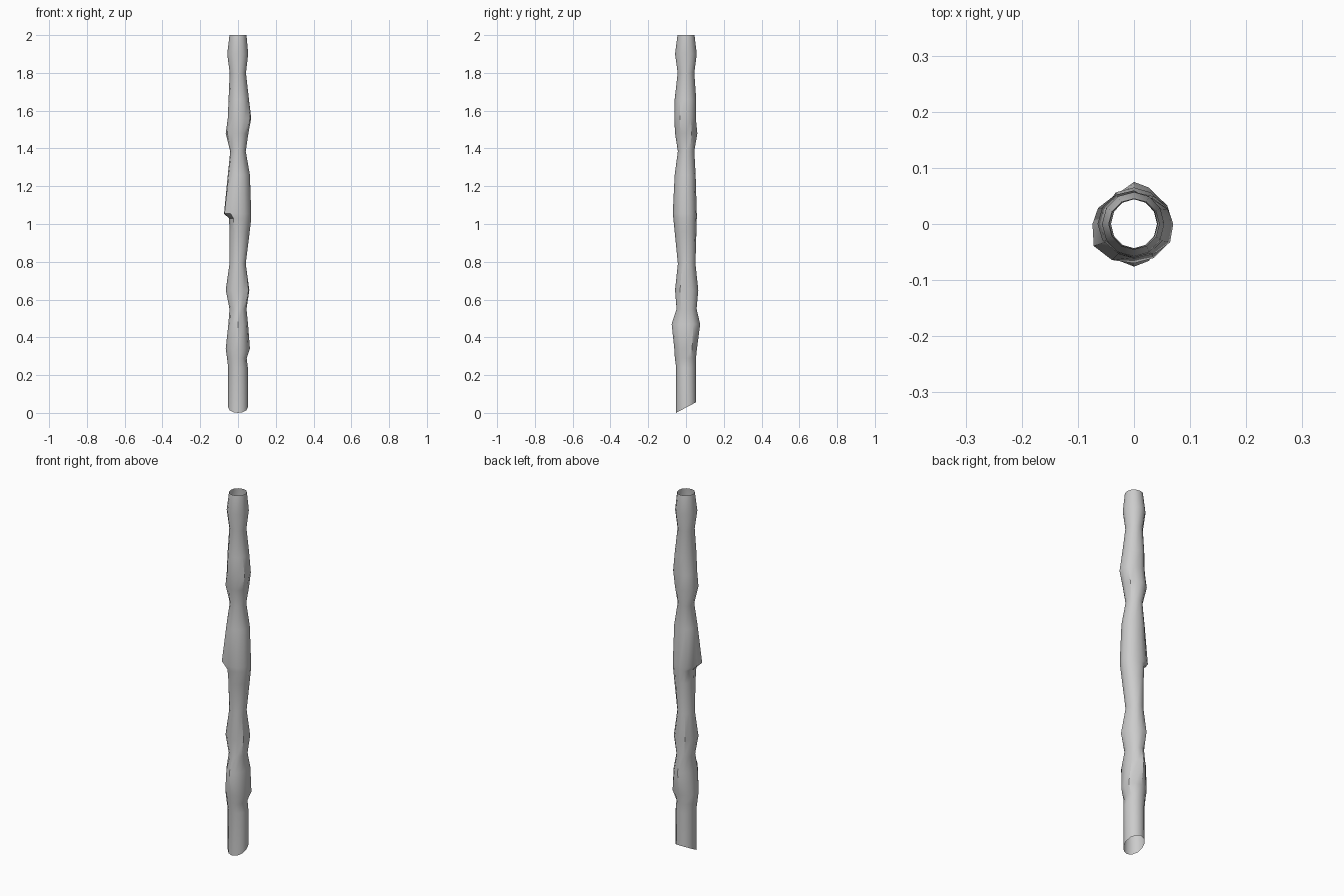
import bpy, bmesh, math

SIDES = 12
# Knobbly profile: height, then reach to -x, +x, -y, +y
RINGS = [
    (0.00, .052, .052, .053, .053),
    (0.24, .052, .052, .052, .052),
    (0.29, .058, .046, .059, .053),
    (0.34, .065, .063, .062, .058),
    (0.47, .051, .053, .076, .075),
    (0.55, .045, .045, .050, .056),
    (0.65, .065, .060, .058, .065),
    (0.79, .045, .041, .043, .050),
    (0.96, .044, .062, .060, .055),
    (1.03, .048, .070, .067, .057),
    (1.055, .074, .070, .070, .057),
    (1.26, .054, .063, .060, .051),
    (1.385, .041, .041, .043, .044),
    (1.48, .065, .055, .058, .060),
    (1.56, .054, .070, .062, .052),
    (1.66, .050, .058, .060, .054),
    (1.80, .044, .042, .044, .044),
    (1.90, .057, .054, .058, .057),
    (2.00, .045, .045, .045, .045),
]
# Local knots: (ring, side) -> radius multiplier
KNOTS = {(10, 7): 1.12, (10, 8): 1.06, (9, 7): 0.85, (3, 1): 1.1, (4, 4): 0.9,
         (4, 1): 1.05, (6, 11): 1.08, (6, 5): 0.9, (13, 2): 0.88, (14, 11): 1.06,
         (11, 7): 1.05, (5, 8): 0.92, (13, 8): 0.9}


def ring_verts(bm, i, z, xl, xr, yn, yp):
    verts = []
    for k in range(SIDES):
        a = 2 * math.pi * k / SIDES
        c, s = math.cos(a), math.sin(a)
        r = KNOTS.get((i, k), 1.0)
        x = c * (xr if c > 0 else xl) * r
        y = s * (yp if s > 0 else yn) * r
        # the foot is cut on a slant, low at the front
        slant = (y + 0.053) * 0.53 if i == 0 else 0
        verts.append(bm.verts.new((x, y, z + slant)))
    return verts


# Hollow staff shaft, open at both ends
bm = bmesh.new()
loops = [ring_verts(bm, i, *r) for i, r in enumerate(RINGS)]
for lo, hi in zip(loops, loops[1:]):
    for k in range(SIDES):
        n = (k + 1) % SIDES
        bm.faces.new((lo[k], lo[n], hi[n], hi[k]))
mesh = bpy.data.meshes.new("wooden_staff")
bm.to_mesh(mesh)
bm.free()
staff = bpy.data.objects.new("wooden_staff", mesh)
bpy.context.collection.objects.link(staff)
bpy.context.view_layer.objects.active = staff
staff.select_set(True)
bpy.ops.object.shade_smooth_by_angle(angle=math.radians(35))
